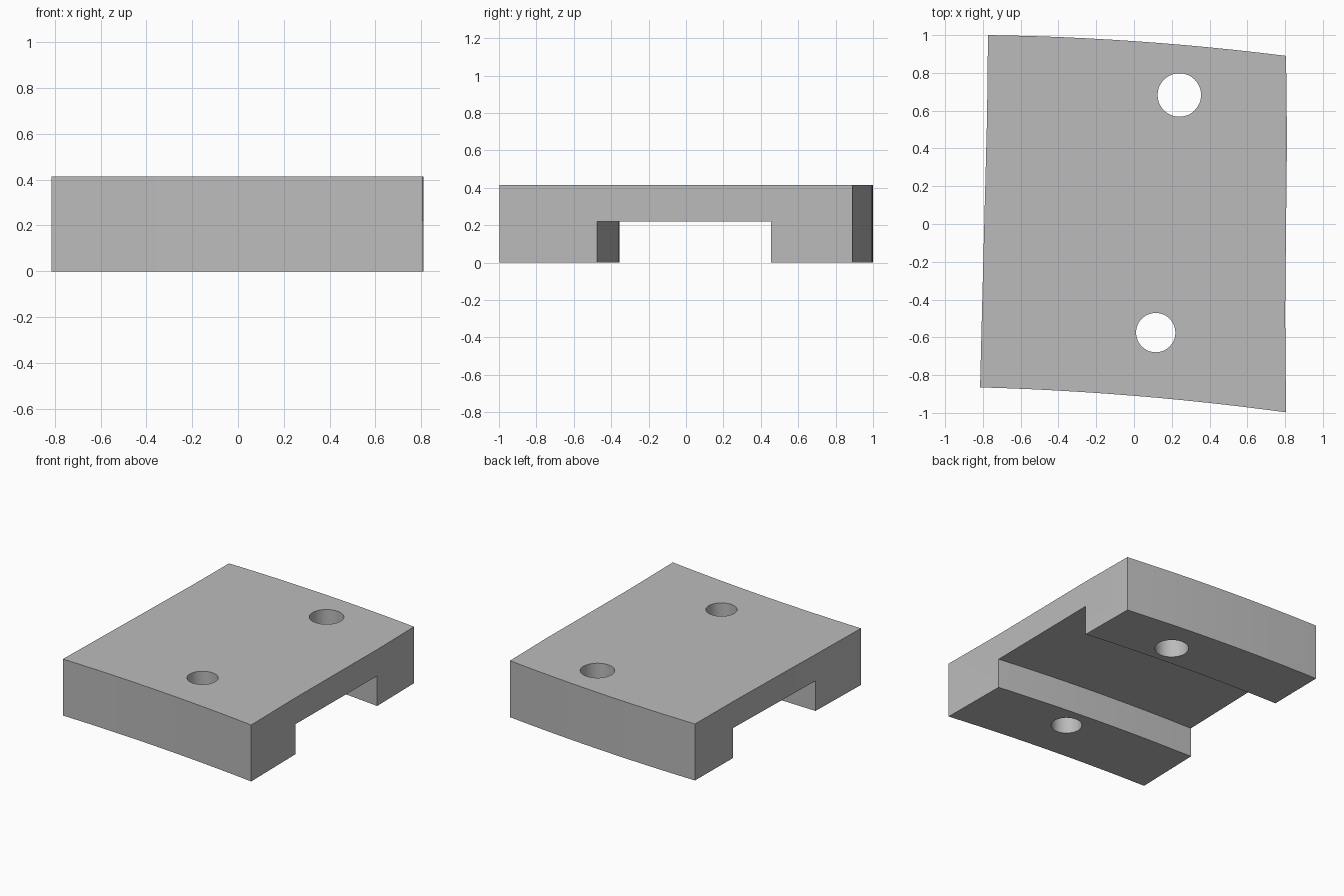
import bpy, bmesh, math

cube = bpy.data.objects.get("Cube")
if cube:
    bpy.data.objects.remove(cube, do_unlink=True)

HEIGHT, GROOVE, STEPS = 0.414, 0.22, 12

# Plain grey material
grey = bpy.data.materials.new("plain grey")
grey.use_nodes = True
colour = (0.5, 0.5, 0.5, 1)
grey.diffuse_color = colour
grey.node_tree.nodes["Principled BSDF"].inputs["Base Color"].default_value = colour

# Bowed lines from left end to right end, front to back
rows = [((-0.815, -0.865), (0.805, -0.997)),
        ((-0.802, -0.355), (0.80, -0.475)),
        ((-0.778, 0.565), (0.81, 0.455)),
        ((-0.773, 1.0), (0.805, 0.89))]
BOW = 0.022


def bowed(row, t):
    (x0, y0), (x1, y1) = rows[row]
    return x0 + (x1 - x0) * t, y0 + (y1 - y0) * t + 4 * BOW * t * (1 - t)


# Section of the bridge-shaped block: (row, height)
section = [(0, 0), (1, 0), (1, GROOVE), (2, GROOVE), (2, 0), (3, 0),
           (3, HEIGHT), (2, HEIGHT), (1, HEIGHT), (0, HEIGHT)]

bm = bmesh.new()
rings = [[bm.verts.new((*bowed(row, i / STEPS), z)) for row, z in section]
         for i in range(STEPS + 1)]
for a, b in zip(rings, rings[1:]):
    for k in range(len(section)):
        j = (k + 1) % len(section)
        bm.faces.new((a[k], a[j], b[j], b[k]))
# End faces of the front foot, bridge and back foot
for ring in (rings[0], rings[-1]):
    for part in ((0, 1, 2, 8, 9), (2, 3, 7, 8), (3, 4, 5, 6, 7)):
        bm.faces.new([ring[k] for k in part])
bmesh.ops.recalc_face_normals(bm, faces=bm.faces)
mesh = bpy.data.meshes.new("bridge_block")
bm.to_mesh(mesh)
bm.free()
block = bpy.data.objects.new("bridge_block", mesh)
bpy.context.collection.objects.link(block)
mesh.materials.append(grey)


# Round bolt holes through both feet
def drill(name, x, y, radius):
    bpy.ops.mesh.primitive_cylinder_add(vertices=48, radius=radius, depth=1,
                                        location=(x, y, HEIGHT / 2))
    cutter = bpy.context.object
    cutter.name = name
    cutter.data.materials.append(grey)
    cutter.hide_render = True
    cutter.hide_set(True)
    cut = block.modifiers.new(name, "BOOLEAN")
    cut.operation = "DIFFERENCE"
    cut.solver = "EXACT"
    cut.object = cutter


drill("back_hole_cutter", 0.24, 0.683, 0.115)
drill("front_hole_cutter", 0.115, -0.575, 0.104)

# Apply the holes, then smooth the curved walls
bpy.context.view_layer.update()
bpy.ops.object.select_all(action="DESELECT")
block.select_set(True)
bpy.context.view_layer.objects.active = block
for name in [m.name for m in block.modifiers]:
    bpy.ops.object.modifier_apply(modifier=name)
    bpy.data.objects.remove(bpy.data.objects[name], do_unlink=True)
bpy.ops.object.shade_smooth_by_angle(angle=math.radians(30))
